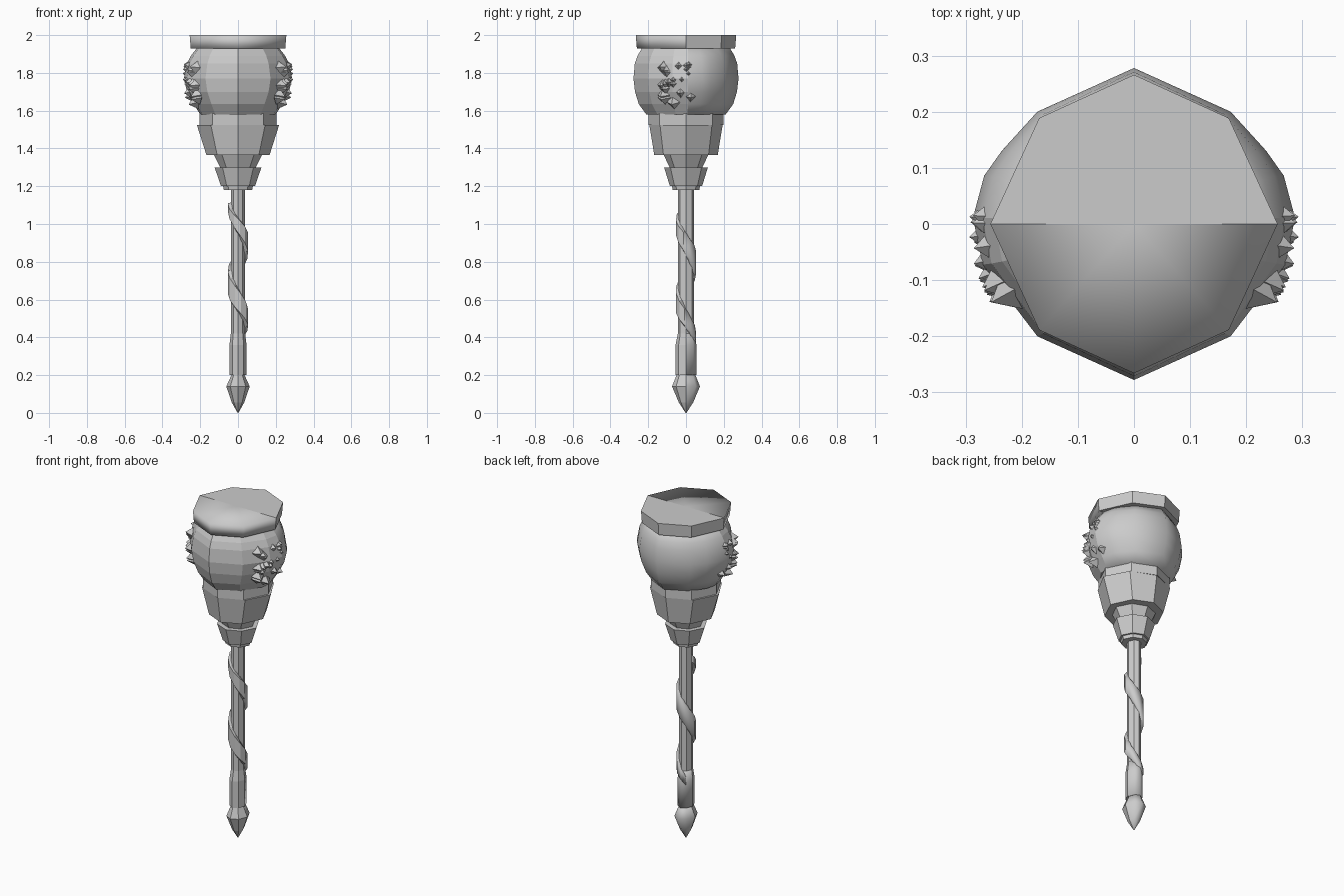
import bpy, bmesh, math, random
from mathutils import Vector

cube = bpy.data.objects.get("Cube")
if cube:
    bpy.data.objects.remove(cube)

grey = bpy.data.materials.new("plain grey")
grey.use_nodes = True
colour = (0.6, 0.6, 0.6, 1)
grey.diffuse_color = colour
grey.node_tree.nodes["Principled BSDF"].inputs["Base Color"].default_value = colour

OCTAGON = [(1, 0), (0.66, 0.71), (0, 1), (-0.66, 0.71),
           (-1, 0), (-0.66, -0.71), (0, -1), (0.66, -0.71)]


def finish(bm, name, smooth_rule=None):
    bmesh.ops.recalc_face_normals(bm, faces=bm.faces)
    if smooth_rule:
        for f in bm.faces:
            f.smooth = smooth_rule(f.calc_center_median())
    mesh = bpy.data.meshes.new(name)
    bm.to_mesh(mesh)
    bm.free()
    mesh.materials.append(grey)
    obj = bpy.data.objects.new(name, mesh)
    bpy.context.collection.objects.link(obj)
    return obj


def stack(name, rings, outline=OCTAGON, smooth_rule=None):
    """Loft an outline through (x radius, y radius, z) rings and close both ends."""
    bm = bmesh.new()
    loops = [[bm.verts.new((px * rx, py * ry, z)) for px, py in outline]
             for rx, ry, z in rings]
    n = len(outline)
    for low, high in zip(loops, loops[1:]):
        for i in range(n):
            j = (i + 1) % n
            bm.faces.new((low[i], low[j], high[j], high[i]))
    for loop, z in ((loops[0], rings[0][2]), (loops[-1], rings[-1][2])):
        centre = bm.verts.new((0, 0, z))
        for i in range(n):
            bm.faces.new((loop[i], loop[(i + 1) % n], centre))
    return finish(bm, name, smooth_rule)


# Pointed tip and shaft
stack("tip", [(0.002, 0.002, 0), (0.033, 0.038, 0.055), (0.062, 0.074, 0.14),
              (0.035, 0.05, 0.2)], smooth_rule=lambda c: c.y > 0)
stack("lower_shaft", [(0.045, 0.055, 0.2), (0.045, 0.055, 0.36), (0.038, 0.043, 0.42)],
      smooth_rule=lambda c: c.y > 0)
stack("shaft", [(0.038, 0.043, 0.2), (0.038, 0.043, 1.2)])

# Ribbon wound round the shaft, tapering at its ends
bm = bmesh.new()
STEPS, TURNS, TOP, BOTTOM = 20, 1.85, 1.09, 0.36
sections = []
for s in range(STEPS + 1):
    t = s / STEPS
    a = math.pi * (1 + 2 * TURNS * t)
    z = TOP + (BOTTOM - TOP) * t
    half = 0.025 + 0.05 * math.sin(math.pi * t)
    sections.append([bm.verts.new((r * math.cos(a), r * math.sin(a), z + h * half))
                     for r, h in ((0.03, 1), (0.054, 0.8), (0.054, -0.8), (0.03, -1))])
for a, b in zip(sections, sections[1:]):
    for i in range(4):
        j = (i + 1) % 4
        bm.faces.new((a[i], a[j], b[j], b[i]))
bm.faces.new(sections[0])
bm.faces.new(sections[-1])
finish(bm, "spiral_ribbon", lambda c: c.y > 0)

# Stepped collars between shaft and bulb
stack("collar_foot", [(0.075, 0.07, 1.18), (0.08, 0.075, 1.205)])
stack("lower_collar", [(0.09, 0.085, 1.2), (0.124, 0.116, 1.3)])
stack("neck", [(0.09, 0.082, 1.29), (0.13, 0.12, 1.37)])
stack("cup", [(0.167, 0.168, 1.365), (0.218, 0.194, 1.525)])
stack("cup_band", [(0.204, 0.198, 1.525), (0.204, 0.198, 1.585)])

# Bulb: rounded behind, faceted in front
half_outline = [(0, 1), (0.6, 0.72), (0.82, 0.47), (0.93, 0.31), (1, 0.04),
                (0.94, -0.26), (0.6, -0.72), (0, -1)]
bulb_outline = half_outline + [(-x, y) for x, y in half_outline[-2:0:-1]]
stack("bulb", [(0.2, 0.21, 1.58), (0.235, 0.25, 1.635), (0.27, 0.27, 1.7),
               (0.287, 0.278, 1.77), (0.27, 0.271, 1.85), (0.25, 0.257, 1.89),
               (0.215, 0.23, 1.935)],
      bulb_outline, lambda c: c.y > 0)

# Rough shards on both cheeks of the bulb
random.seed(4)
bm = bmesh.new()
for k in range(22):
    z = random.uniform(1.62, 1.86)
    y = random.uniform(-0.15, 0.04)
    swell = math.sqrt(max(0.1, 1 - ((z - 1.77) / 0.24) ** 2 * 0.5))
    x = 0.282 * swell * math.sqrt(1 - (y / 0.28) ** 2)
    out = Vector((x, y, (z - 1.77) * 0.6)).normalized()
    for side in (1, -1):
        d = Vector((out.x * side, out.y, out.z))
        base = Vector((x * side, y, z)) - d * 0.02
        turn = d.to_track_quat('Z', 'Y').to_matrix().to_4x4()
        made = bmesh.ops.create_cone(bm, segments=4, radius1=0.038, radius2=0,
                                     depth=0.045, cap_ends=True)
        turn.translation = base + d * 0.01
        bmesh.ops.transform(bm, matrix=turn, verts=made["verts"])
finish(bm, "cheek_shards")

# Flat lid
stack("lid", [(0.25, 0.26, 1.928), (0.256, 0.266, 2.0)],
      smooth_rule=lambda c: c.y < 0)
